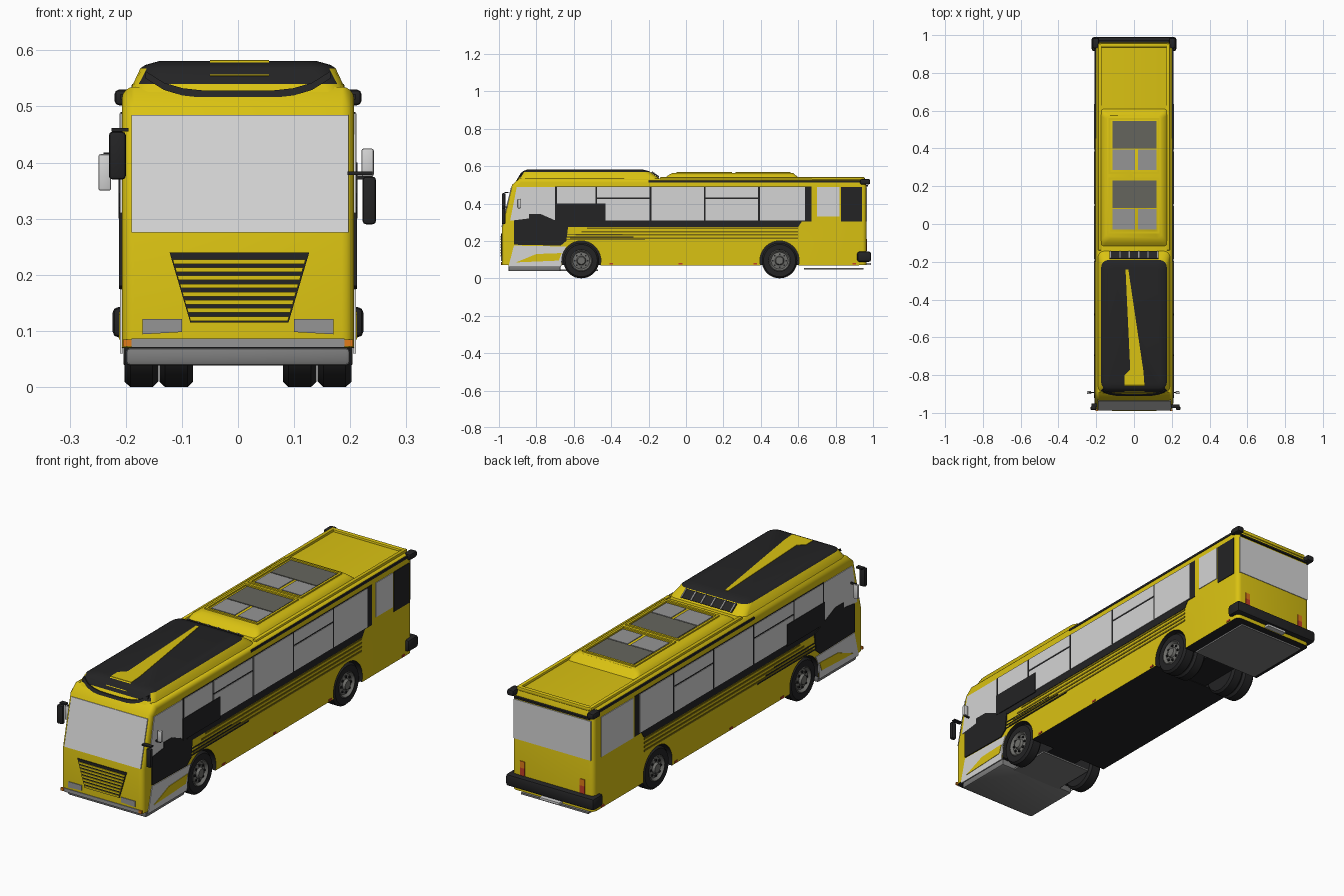
import bpy, bmesh
from math import sin, cos, pi, radians
from mathutils import Vector

if "Cube" in bpy.data.objects:
    bpy.data.objects.remove(bpy.data.objects["Cube"])


def material(name, r, g, b):
    m = bpy.data.materials.new(name)
    m.use_nodes = True
    m.diffuse_color = (r, g, b, 1)
    node = m.node_tree.nodes["Principled BSDF"]
    node.inputs["Base Color"].default_value = (r, g, b, 1)
    node.inputs["Roughness"].default_value = 0.6
    return m


YELLOW = material("yellow_paint", .70, .54, .006)
GLASS = material("pale_grey", .66, .66, .66)
BLACK = material("black_trim", .017, .017, .018)
PAN = material("underpan_grey", .2, .2, .2)
VENT = material("vent_grey", .3, .3, .3)
DARKVENT = material("vent_dark", .13, .13, .11)
RED = material("red_lamp", .55, .05, .02)
ORANGE = material("orange_lamp", .75, .2, .01)
METAL = material("wheel_metal", .16, .16, .15)
OLIVE = material("olive_stripe", .2, .15, .005)

HW = .207           # half width of the body
WHEELS = (-.56, .50)
AXLE = .095
built = []


def finish(name, bm, *mats):
    bmesh.ops.recalc_face_normals(bm, faces=bm.faces[:])
    me = bpy.data.meshes.new(name)
    bm.to_mesh(me)
    bm.free()
    for m in mats:
        me.materials.append(m)
    ob = bpy.data.objects.new(name, me)
    bpy.context.collection.objects.link(ob)
    built.append(ob)
    return ob


def extrude(bm, pts, vec):
    face = bm.faces.new([bm.verts.new(p) for p in pts])
    res = bmesh.ops.extrude_face_region(bm, geom=[face], use_keep_orig=True)
    verts = [v for v in res["geom"] if isinstance(v, bmesh.types.BMVert)]
    bmesh.ops.translate(bm, verts=verts, vec=Vector(vec))


def prism(name, pts, vec, mat):
    bm = bmesh.new()
    extrude(bm, pts, vec)
    return finish(name, bm, mat)


def box(name, x, y, z, mat, bevel=0):
    bm = bmesh.new()
    extrude(bm, [(x[0], y[0], z[0]), (x[1], y[0], z[0]), (x[1], y[1], z[0]), (x[0], y[1], z[0])],
            (0, 0, z[1] - z[0]))
    if bevel:
        bmesh.ops.bevel(bm, geom=bm.edges[:], offset=bevel, segments=2, affect='EDGES', profile=.5)
    return finish(name, bm, mat)


def mirrored_box(name, x, y, z, mat, bevel=0):
    for s, tag in ((1, "left_"), (-1, "right_")):
        box(tag + name, sorted((s * x[0], s * x[1])), y, z, mat, bevel)


def side_plate(name, s, pts, mat, lift=.003):
    prism(name, [(s * (HW - .002), y, z) for y, z in pts], (s * (lift + .002), 0, 0), mat)


def side_rect(name, s, y0, y1, z0, z1, mat, lift=.003):
    side_plate(name, s, [(y0, z0), (y1, z0), (y1, z1), (y0, z1)], mat, lift)


def front_plate(name, pts, mat, lift=.003):
    fy = lambda z: -.985 + max(0, z - .27) * .24
    prism(name, [(x, fy(z) - lift, z) for x, z in pts], (0, lift + .002, 0), mat)


# Body shell: side outline with wheel arches, extruded across
outline = [(-.985, .07)]
for wy in WHEELS:
    for i in range(21):
        a = radians(194 - 208 * i / 20)
        outline.append((wy + .105 * cos(a), AXLE + .105 * sin(a)))
outline += [(.965, .07), (.965, .49), (.95, .53), (-.89, .535), (-.93, .50), (-.985, .27)]
bm = bmesh.new()
extrude(bm, [(-HW, y, z) for y, z in outline], (2 * HW, 0, 0))
bm.normal_update()
rim = [e for e in bm.edges if abs(e.verts[0].co.x - e.verts[1].co.x) < .01
       and max(v.co.z for v in e.verts) > .22]
bmesh.ops.bevel(bm, geom=rim, offset=.022, segments=4, affect='EDGES', profile=.5)
bmesh.ops.recalc_face_normals(bm, faces=bm.faces[:])
for f in bm.faces:
    c = f.calc_center_median()
    if abs(f.normal.x) < .1 and c.z < .21 and abs(c.y) < .96:
        f.material_index = 1
finish("body_shell", bm, YELLOW, BLACK)
box("underfloor", (-.08, .08), (-.8, .8), (.072, .25), BLACK)

# Under pans
box("front_pan", (-.2, .2), (-.95, -.67), (.038, .07), PAN, .008)
box("front_pan_tail", (-.13, .13), (-.68, -.47), (.038, .046), PAN)
box("rear_pan", (-.17, .17), (.63, .95), (.048, .056), PAN)
box("tow_hook", (-.05, .05), (.94, .99), (.072, .082), GLASS)

# Wheels: lathed tyre and dished hub
def lathe(name, profile, s, wy, mat):
    bm = bmesh.new()
    vs = [bm.verts.new((s * x, wy, AXLE + r)) for x, r in profile]
    es = [bm.edges.new(p) for p in zip(vs, vs[1:])]
    bmesh.ops.spin(bm, geom=vs + es, cent=(0, wy, AXLE), axis=(1, 0, 0), angle=2 * pi, steps=36)
    bmesh.ops.remove_doubles(bm, verts=bm.verts[:], dist=.0003)
    finish(name, bm, mat)

for s, side in ((1, "left"), (-1, "right")):
    for wy, end in zip(WHEELS, ("front", "rear")):
        for x0, part in ((.142, "outer"), (.08, "inner")):
            if end == "front" and part == "inner":
                continue
            x1 = x0 + .06
            lathe(f"{side}_{end}_{part}_tyre",
                  [(x0, 0), (x0, .085), (x0 + .01, .095), (x1 - .01, .095), (x1, .086), (x1, .058),
                   (x1 - .012, .055), (x1 - .012, 0)], s, wy, BLACK)
        lathe(f"{side}_{end}_hub", [(.201, .058), (.204, .054), (.192, .045), (.196, .025),
                                    (.207, .02), (.207, 0)], s, wy, METAL)
        for k in range(8):
            a = k * pi / 4
            y, z = wy + .035 * cos(a), AXLE + .035 * sin(a)
            box(f"{side}_{end}_hub_nut", sorted((s * .19, s * .2)), (y - .004, y + .004),
                (z - .004, z + .004), BLACK)

# Side glazing, graphics and stripes
for s, side in ((1, "left"), (-1, "right")):
    side_plate(side + "_window_band", s, [(-.7, .275), (.6, .275), (.62, .305), (.67, .305),
                                          (.67, .49), (-.7, .49)], BLACK, .002)
    side_plate(side + "_cab_window", s, [(-.94, .31), (-.7, .31), (-.7, .487), (-.905, .487)], GLASS)
    panes = ((-.69, -.485, 0), (-.475, -.195, 1), (-.185, .095, 0), (.105, .385, 1), (.395, .635, 0))
    for y0, y1, split in panes:
        low = .4 if y0 < -.6 else .31
        if split:
            side_rect(side + "_lower_pane", s, y0, y1, low, .424, GLASS, .004)
            side_rect(side + "_upper_pane", s, y0, y1, .432, .487, GLASS, .004)
        else:
            side_rect(side + "_pane", s, y0, y1, low, .487, GLASS, .004)
    side_rect(side + "_dark_block", s, -.7, -.43, .3, .4, BLACK, .006)
    side_plate(side + "_cab_graphic", s, [(-.92, .18), (-.67, .175), (-.64, .2), (-.63, .28), (-.7, .31),
               (-.78, .345), (-.84, .345), (-.84, .32), (-.92, .31)], BLACK, .005)
    for i in range(4):
        z = .21 + .018 * i
        side_rect(side + "_stripe", s, -.62 + .03 * i, .6, z, z + .008, OLIVE, .002)
    for i in range(3):
        side_rect(side + "_short_stripe", s, -.66, -.22 - .06 * i, .204 + .015 * i, .208 + .015 * i, BLACK)
    side_plate(side + "_pale_skirt", s, [(-.95, .06), (-.668, .06), (-.66, .13), (-.64, .17), (-.92, .175)],
               GLASS, .003)
    side_plate(side + "_skirt_flash", s, [(-.91, .085), (-.68, .095), (-.665, .135), (-.8, .13)], YELLOW, .005)
    for y in (-.4, -.03, .37, .9):
        side_rect(side + "_marker", s, y - .01, y + .01, .074, .082, RED)
side_rect("right_rear_window", -1, .68, .91, .305, .487, GLASS)
side_rect("left_rear_panel", 1, .83, .94, .305, .487, BLACK)
side_rect("left_rear_window", 1, .70, .82, .33, .487, GLASS)

# Front: windscreen, grille, lamps and bumper strip
front_plate("windscreen", [(-.19, .275), (.197, .275), (.197, .485), (-.19, .485)], GLASS)
front_plate("grille_back", [(-.085, .115), (.09, .115), (.127, .24), (-.122, .24)], BLACK)
for i in range(8):
    z = .118 + i * .0145
    w = .084 + (z - .115) * .29
    front_plate("grille_bar", [(-w, z), (w + .004, z), (w + .006, z + .008), (-w - .002, z + .008)],
                YELLOW, .006)
for s in (1, -1):
    front_plate("headlamp", [(s * .1, .098), (s * .17, .094), (s * .17, .121), (s * .1, .121)], VENT)
    front_plate("corner_lamp", [(s * .19, .072), (s * .205, .072), (s * .205, .085), (s * .19, .085)], ORANGE, .005)
front_plate("front_bumper_strip", [(-.19, .07), (.19, .07), (.19, .086), (-.19, .086)], VENT)

# Rear: window, lamps and bumper
box("rear_window", (-.195, .195), (.96, .968), (.305, .485), GLASS)
mirrored_box("tail_lamp_red", (.14, .163), (.96, .969), (.145, .18), RED)
mirrored_box("tail_lamp_orange", (.14, .163), (.96, .969), (.18, .21), ORANGE)
box("rear_bumper", (-.224, .224), (.915, .99), (.088, .143), BLACK, .012)
mirrored_box("rear_roof_corner", (.185, .22), (.93, .985), (.502, .53), BLACK, .008)
box("rear_roof_line", (-.19, .19), (.95, .973), (.492, .5), BLACK)

# Roof rails and gutters
mirrored_box("roof_rail", (.172, .19), (-.14, .955), (.525, .541), YELLOW, .004)
mirrored_box("roof_gutter", (.19, .209), (-.2, .95), (.512, .522), BLACK)
box("roof_rear_roll", (-.18, .18), (.935, .957), (.522, .54), YELLOW, .006)


# Rounded rectangle shells for the roof pods
def shell(name, rings, mats, rule=lambda c, n: 0):
    bm = bmesh.new()
    loops = []
    for hx, y0, y1, z, r in rings:
        loop = []
        for q, (cx, cy) in enumerate(((hx - r, y1 - r), (r - hx, y1 - r), (r - hx, y0 + r), (hx - r, y0 + r))):
            for k in range(5):
                a = (q + k / 4) * pi / 2
                loop.append(bm.verts.new((cx + r * cos(a), cy + r * sin(a), z)))
        loops.append(loop)
    for a, b in zip(loops, loops[1:]):
        for i in range(len(a)):
            j = (i + 1) % len(a)
            bm.faces.new((a[i], a[j], b[j], b[i]))
    bm.faces.new(loops[-1])
    bm.faces.new(loops[0][::-1])
    bmesh.ops.recalc_face_normals(bm, faces=bm.faces[:])
    for f in bm.faces:
        f.material_index = rule(f.calc_center_median(), f.normal)
    finish(name, bm, *mats)


shell("front_roof_pod", [(.2, -.91, -.12, .51, .03), (.187, -.892, -.15, .54, .035),
                         (.174, -.878, -.19, .568, .04), (.165, -.868, -.2, .574, .035),
                         (.14, -.85, -.23, .581, .03)], (YELLOW, BLACK),
      lambda c, n: 1 if c.z > .57 or (c.z > .545 and n.y < -.5) else 0)
xs = [-.165 + .033 * i for i in range(11)]
arc = [(x, .515 + .035 * (x / .165) ** 4) for x in xs]
arc += [(x, z + .013) for x, z in reversed(arc)]
prism("pod_front_slot", [(x, -.915 + (z - .51) * .6, z) for x, z in arc], (0, .008, 0), BLACK)
prism("pod_stripe", [(-.045, -.24, .579), (-.03, -.24, .579), (.05, -.78, .579), (.055, -.85, .579),
                     (-.05, -.85, .579), (-.05, -.8, .579), (-.02, -.77, .579)], (0, 0, .004), YELLOW)
prism("pod_stripe_front", [(-.05, -.886, .555), (.055, -.886, .555), (.055, -.852, .582), (-.05, -.852, .582)],
      (0, .005, -.003), YELLOW)
prism("pod_rear_vent", [(-.13, -.148, .54), (.13, -.148, .54), (.13, -.186, .566), (-.13, -.186, .566)],
      (0, .004, .003), BLACK)
for i in range(6):
    x = -.125 + i * .05
    prism("pod_vent_rib", [(x - .003, -.146, .54), (x + .003, -.146, .54), (x + .003, -.184, .567),
                           (x - .003, -.184, .567)], (0, .004, .005), VENT)

# Rear roof unit with two framed vents
shell("roof_unit", [(.178, -.12, .61, .53, .02), (.17, -.1, .59, .548, .02), (.145, -.075, .575, .562, .02)],
      (YELLOW,))
for y in (-.05, .265):
    for x in (-.135, .125):
        box("vent_frame_side", (x, x + .01), (y, y + .295), (.56, .568), YELLOW)
    for yy in (y, y + .285):
        box("vent_frame_end", (-.135, .135), (yy, yy + .01), (.56, .568), YELLOW)
    box("vent_dark_panel", (-.115, .12), (y + .135, y + .28), (.56, .565), DARKVENT)
    box("vent_pale_left", (.02, .12), (y + .02, y + .13), (.56, .565), VENT)
    box("vent_pale_right", (-.115, .005), (y + .02, y + .13), (.56, .565), VENT)

# Mirrors on both front corners
box("right_mirror", (-.23, -.2), (-.985, -.965), (.37, .455), BLACK, .006)
box("right_mirror_arm", (-.225, -.195), (-.97, -.95), (.455, .462), BLACK)
box("right_small_mirror", (-.249, -.226), (-.9, -.885), (.35, .415), GLASS, .004)
box("right_small_arm", (-.24, -.2), (-.896, -.89), (.41, .418), BLACK)
box("left_mirror", (.222, .246), (-.985, -.965), (.29, .375), BLACK, .006)
box("left_mirror_arm", (.195, .24), (-.975, -.955), (.378, .384), BLACK)
box("left_small_mirror", (.22, .242), (-.9, -.885), (.375, .425), GLASS, .004)
box("left_small_arm", (.2, .235), (-.896, -.89), (.37, .377), BLACK)

# Smooth shading with sharp edges kept
bpy.ops.object.select_all(action='DESELECT')
for ob in built:
    ob.select_set(True)
bpy.context.view_layer.objects.active = built[0]
bpy.ops.object.shade_smooth_by_angle(angle=radians(35))
